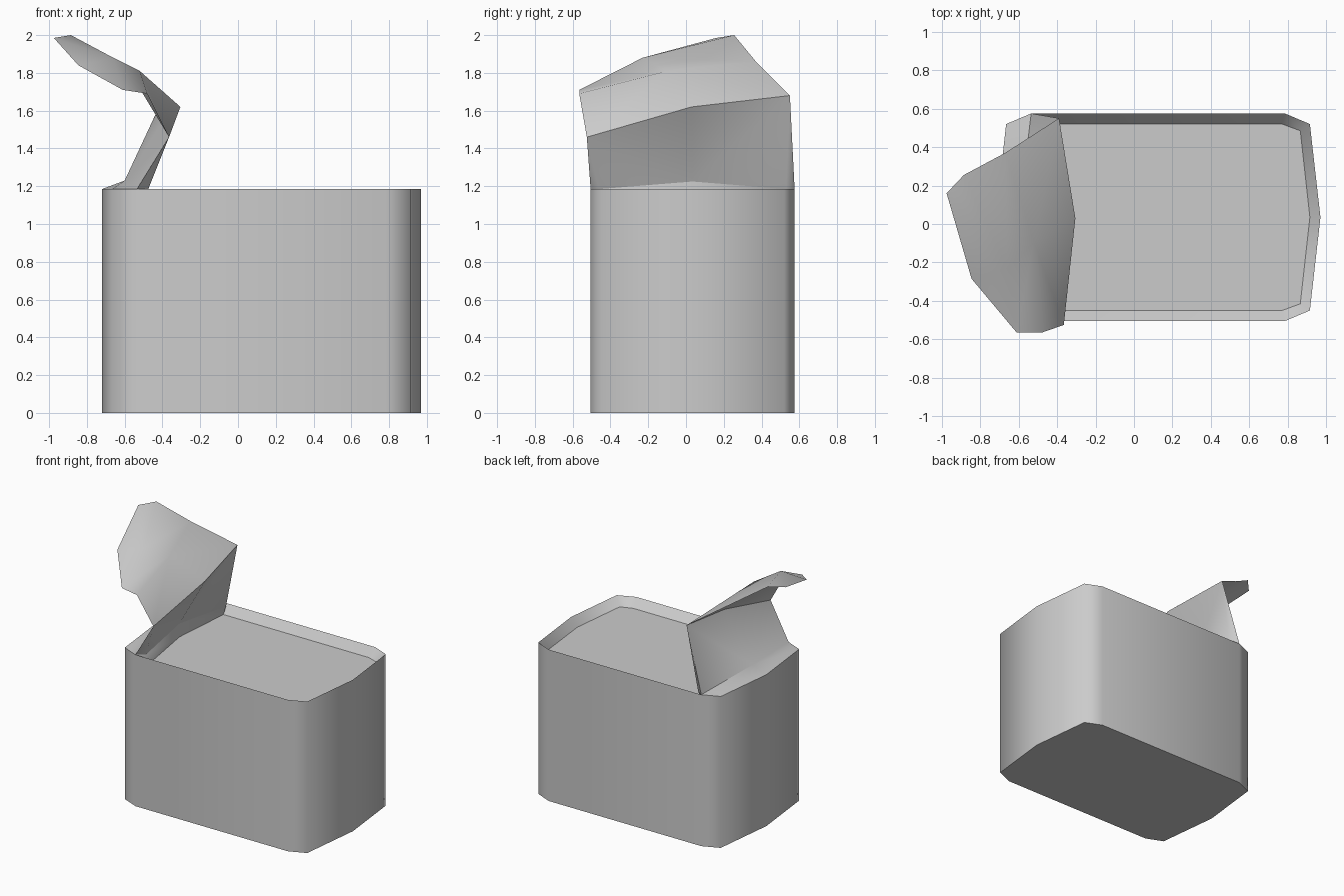
import bpy, bmesh, math

cube = bpy.data.objects.get("Cube")
if cube:
    bpy.data.objects.remove(cube, do_unlink=True)

# Single material
grey = bpy.data.materials.new("plain_grey")
grey.use_nodes = True
colour = (0.6, 0.6, 0.6, 1)
grey.diffuse_color = colour
grey.node_tree.nodes["Principled BSDF"].inputs["Base Color"].default_value = colour

CENTRE_X, CENTRE_Y = 0.125, 0.035
RIM, FLOOR = 1.185, 1.12


def build(name, points, faces, angle=62):
    """Make a smooth shaded object from named points and faces of point names."""
    bm = bmesh.new()
    verts = {key: bm.verts.new(co) for key, co in points.items()}
    for face in faces:
        bm.faces.new([verts[key] for key in face])
    bmesh.ops.recalc_face_normals(bm, faces=bm.faces)
    mesh = bpy.data.meshes.new(name)
    bm.to_mesh(mesh)
    bm.free()
    mesh.materials.append(grey)
    obj = bpy.data.objects.new(name, mesh)
    bpy.context.collection.objects.link(obj)
    bpy.ops.object.select_all(action="DESELECT")
    obj.select_set(True)
    bpy.context.view_layer.objects.active = obj
    bpy.ops.object.shade_smooth_by_angle(angle=math.radians(angle))
    return obj


def right_end(quarter, z):
    """Mirror a quarter outline front to back, giving the +x end from back to front."""
    path = quarter + [(x, -y) for x, y in reversed(quarter[:-1])]
    return [(CENTRE_X + x, CENTRE_Y + y, z) for x, y in path]


def flip(path):
    return [(2 * CENTRE_X - x, y, z) for x, y, z in reversed(path)]


outer = [(0.66, 0.54), (0.79, 0.485), (0.845, 0)]
inner = [(0.645, 0.485), (0.74, 0.45), (0.79, 0)]
rim_right = right_end(outer, RIM)
rim_left = flip(rim_right)          # front to back
rim = rim_right + rim_left
count = len(rim)

# Box: vertical walls and bottom
points = {}
for i, (x, y, z) in enumerate(rim):
    points["top", i] = (x, y, z)
    points["base", i] = (x, y, 0)
walls = [[("base", i), ("base", (i + 1) % count), ("top", (i + 1) % count), ("top", i)]
         for i in range(count)]
build("box_body", points, walls + [[("base", i) for i in range(count)]])

# Recessed floor, whose left edge follows the hinge
hinge_floor = [(-0.45, -0.45, FLOOR), (-0.53, CENTRE_Y, FLOOR), (-0.49, 0.52, FLOOR)]
hinge_inner = [(-0.475, -0.46, RIM), (-0.53, CENTRE_Y, 1.225), (-0.475, 0.53, RIM)]
floor = right_end(inner, FLOOR) + hinge_floor
build("box_floor", dict(enumerate(floor)), [range(len(floor))])

# Sloping inner wall between the rim and the floor
upper = [rim_left[-1]] + rim_right + [rim_left[0]]
lower = [hinge_floor[-1]] + right_end(inner, FLOOR) + [hinge_floor[0]]
points = {("up", i): co for i, co in enumerate(upper)}
points.update({("low", i): co for i, co in enumerate(lower)})
slopes = [[("up", i), ("up", i + 1), ("low", i + 1), ("low", i)] for i in range(len(upper) - 1)]
build("inner_rim", points, slopes)

# Wall under the hinge, with its two end pieces
points = {("up", i): co for i, co in enumerate(hinge_inner)}
points.update({("low", i): co for i, co in enumerate(hinge_floor)})
points["front"], points["back"] = rim_left[0], rim_left[-1]
build("hinge_wall", points, [
    [("up", 0), ("up", 1), ("low", 1), ("low", 0)],
    [("up", 1), ("up", 2), ("low", 2), ("low", 1)],
    ["front", ("up", 0), ("low", 0)], ["back", ("low", 2), ("up", 2)]])

# Bent lid: shoulder, upright panel and drooping flap
lid = dict(zip(["hinge_front", "rim_front", "rim_mid", "rim_back", "hinge_back"], rim_left))
lid.update(zip(["inner_front", "inner_mid", "inner_back"], hinge_inner))
lid.update(
    hinge_mid=(-0.6, CENTRE_Y, 1.23),
    crease_front=(-0.365, -0.525, 1.46),
    crease_mid=(-0.305, 0.03, 1.62),
    crease_back=(-0.39, 0.55, 1.68),
    under_crease=(-0.36, 0.03, 1.6),
    tip_a=(-0.48, -0.565, 1.69),
    tip_b=(-0.61, -0.565, 1.71),
    tip_c=(-0.845, -0.285, 1.84),
    tip_d=(-0.975, 0.16, 1.985),
    tip_e=(-0.885, 0.255, 2.0),
    tip_f=(-0.67, 0.37, 1.86),
    fold=(-0.52, -0.1, 1.81),
    peak=(-0.66, -0.23, 1.88),
    under_fold=(-0.54, -0.1, 1.75),
    under_peak=(-0.67, -0.2, 1.83))

shoulder = ["hinge_front rim_front hinge_mid", "rim_front rim_mid hinge_mid",
            "rim_mid rim_back hinge_mid", "rim_back hinge_back hinge_mid"]
panel = ["hinge_front hinge_mid crease_front", "hinge_mid under_crease crease_front",
         "hinge_mid crease_back under_crease", "hinge_mid hinge_back crease_back",
         "inner_front crease_front inner_mid", "inner_mid crease_front crease_mid",
         "inner_mid crease_mid crease_back", "inner_mid crease_back inner_back",
         "hinge_front crease_front inner_front", "hinge_back inner_back crease_back"]
flap = ["crease_front crease_mid fold", "crease_front fold tip_a",
        "crease_mid crease_back fold", "crease_back tip_f fold",
        "fold tip_b tip_a", "fold peak tip_b", "peak tip_c tip_b",
        "fold tip_f peak", "peak tip_f tip_e", "peak tip_e tip_d", "peak tip_d tip_c"]
# The underside repeats the flap with its inner points lowered
under = [face.replace("fold", "under_fold").replace("peak", "under_peak")
         .replace("crease_mid", "under_crease") for face in flap]
build("lid", lid, [face.split() for face in shoulder + panel + flap + under])
